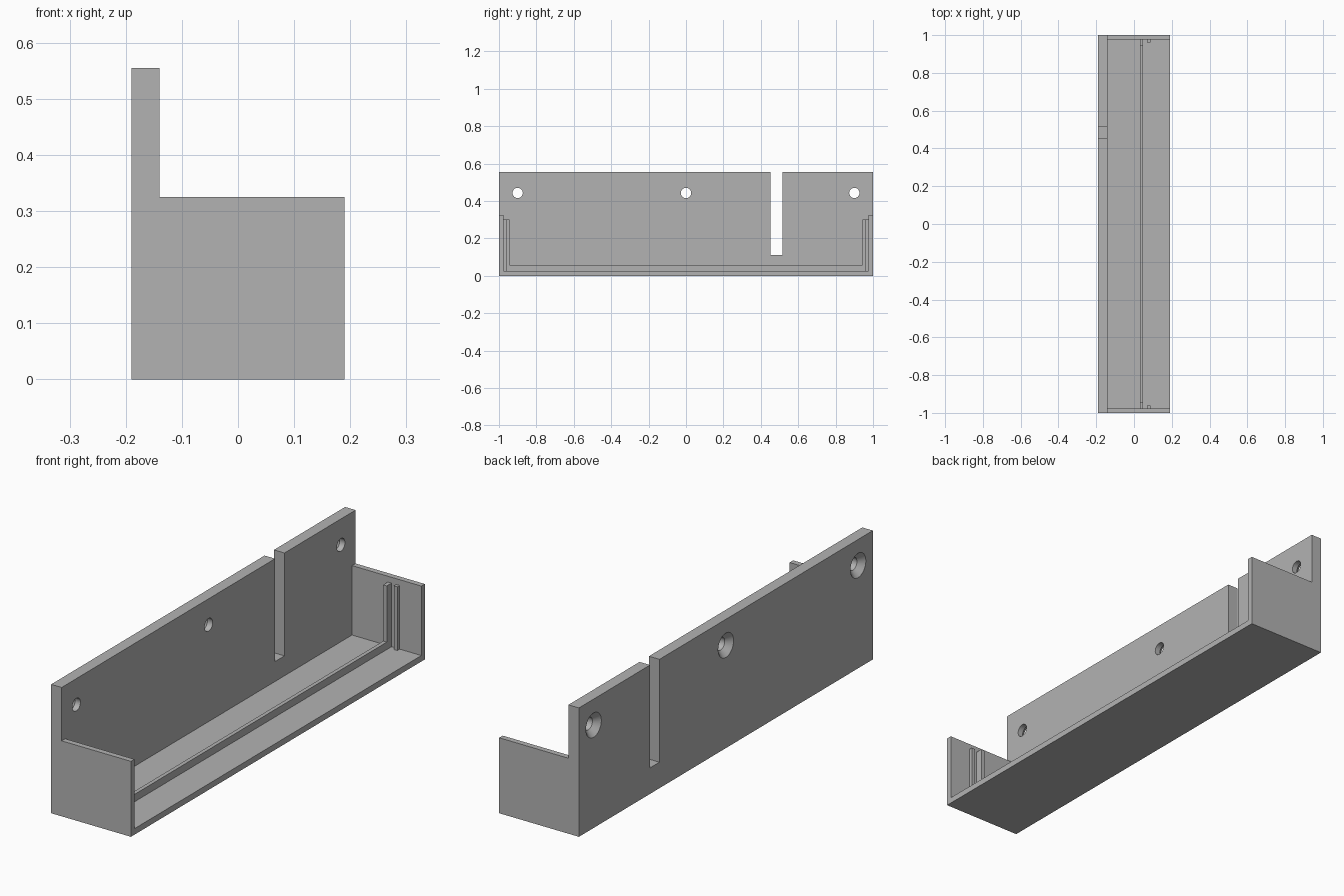
import bpy, bmesh, math
from mathutils import Matrix, Vector

if "Cube" in bpy.data.objects:
    bpy.data.objects.remove(bpy.data.objects["Cube"])

grey = bpy.data.materials.new("matte grey")
grey.diffuse_color = (0.45, 0.45, 0.45, 1)
grey.use_nodes = True
grey.node_tree.nodes["Principled BSDF"].inputs["Base Color"].default_value = grey.diffuse_color


def to_object(name, bm):
    bmesh.ops.recalc_face_normals(bm, faces=bm.faces)
    mesh = bpy.data.meshes.new(name)
    bm.to_mesh(mesh)
    bm.free()
    mesh.materials.append(grey)
    ob = bpy.data.objects.new(name, mesh)
    bpy.context.collection.objects.link(ob)
    return ob


def prism(name, points, depth):
    """Extrude a closed 3D outline along the depth vector."""
    bm = bmesh.new()
    face = bm.faces.new([bm.verts.new(p) for p in points])
    new = bmesh.ops.extrude_face_region(bm, geom=[face])["geom"]
    verts = [v for v in new if isinstance(v, bmesh.types.BMVert)]
    bmesh.ops.translate(bm, verts=verts, vec=Vector(depth))
    return to_object(name, bm)


def box(name, x0, x1, y0, y1, z0, z1):
    outline = [(x0, y0, z0), (x1, y0, z0), (x1, y0, z1), (x0, y0, z1)]
    return prism(name, outline, (0, y1 - y0, 0))


def countersink(name, y, z):
    """Lathe a screw hole: wide cone at the back, straight bore in front."""
    n = 32
    bm = bmesh.new()
    rings = []
    for x, r in [(-0.20, 0.0625), (-0.165, 0.0275), (-0.10, 0.0275)]:
        rings.append([bm.verts.new((x, y + r * math.cos(2 * math.pi * i / n),
                                    z + r * math.sin(2 * math.pi * i / n)))
                      for i in range(n)])
    for a, b in zip(rings, rings[1:]):
        for i in range(n):
            j = (i + 1) % n
            bm.faces.new((a[i], a[j], b[j], b[i]))
    bm.faces.new(rings[0])
    bm.faces.new(rings[-1])
    return to_object(name, bm)


# Body: L profile run along the full length
profile = [(-0.19, 0), (0.19, 0), (0.19, 0.325), (-0.14, 0.325),
           (-0.14, 0.555), (-0.19, 0.555)]
body = prism("tray_body", [(x, -1, z) for x, z in profile], (0, 2, 0))

# Cut the open cavity, the slot and the three screw holes
cutters = [box("cavity_cutter", -0.14, 0.3, -0.976, 0.976, 0.026, 0.4),
           box("slot_cutter", -0.3, -0.1, 0.452, 0.516, 0.112, 0.7)]
cutters += [countersink("screw_hole_cutter", y, 0.443) for y in (-0.9, 0, 0.9)]
for cutter in cutters:
    mod = body.modifiers.new("cut", 'BOOLEAN')
    mod.operation = 'DIFFERENCE'
    mod.solver = 'EXACT'
    mod.object = cutter
bpy.context.view_layer.update()
graph = bpy.context.evaluated_depsgraph_get()
body_mesh = bpy.data.meshes.new_from_object(body.evaluated_get(graph))
body.modifiers.clear()
body.data = body_mesh
for cutter in cutters:
    bpy.data.objects.remove(cutter)

# Smooth the screw holes only
bpy.context.view_layer.objects.active = body
body.select_set(True)
bpy.ops.object.shade_smooth_by_angle(angle=math.radians(30))

# Retaining frame: low floor rail joined to an upright at each end
half = [(0.98, 0.02), (0.98, 0.3), (0.944, 0.3), (0.944, 0.058)]
outline = half + [(-y, z) for y, z in reversed(half)]
prism("retaining_frame", [(0.031, y, z) for y, z in outline], (0.017, 0, 0))

# Slim guide ribs in front of the uprights
for side, name in ((-1, "guide_rib_front"), (1, "guide_rib_rear")):
    y0, y1 = sorted((side * 0.98, side * 0.96))
    box(name, 0.07, 0.087, y0, y1, 0.02, 0.3)
